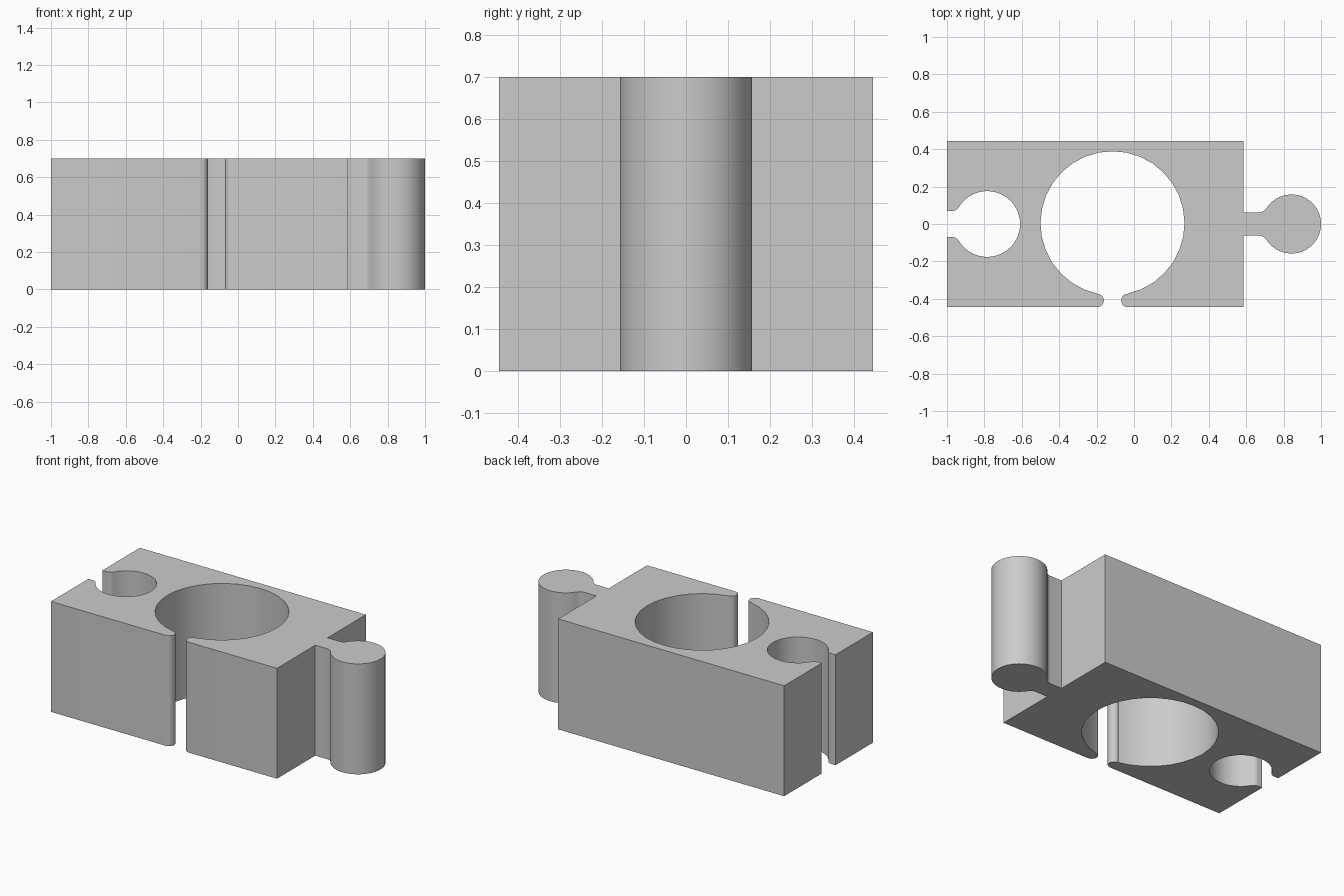
import bpy
import bmesh
from math import pi, sin, cos, sqrt, atan2, asin, ceil
from mathutils import Vector

cube = bpy.data.objects.get("Cube")
if cube:
    bpy.data.objects.remove(cube, do_unlink=True)

HEIGHT = 0.7
LEFT, RIGHT, HALF_DEPTH = -1.0, 0.585, 0.445
STEP = pi / 16


def arc(cx, cy, radius, start, end, step=STEP):
    """Points along a circular arc, both ends included."""
    n = max(2, ceil(abs(end - start) / step - 1e-6))
    return [(cx + radius * cos(start + (end - start) * i / n),
             cy + radius * sin(start + (end - start) * i / n))
            for i in range(n + 1)]


def knob(cx, radius, neck, fillet):
    """Round knob with a filleted neck on its -x side, from low y to high y."""
    rise = neck + fillet
    run = sqrt((radius + fillet) ** 2 - rise ** 2)
    a = atan2(rise, run)
    lower = arc(cx - run, -rise, fillet, pi / 2, a, pi / 24)
    head = arc(cx, 0, radius, a - pi, pi - a, pi / 20)
    upper = [(x, -y) for x, y in reversed(lower)]
    return lower + head[1:-1] + upper


# Outline of the clip, counter-clockwise from the front right corner
outline = [(RIGHT, -HALF_DEPTH)]

# Connector knob on the +x end
NECK = 0.062
outline += [(RIGHT, -NECK)] + knob(0.842, 0.158, NECK, 0.05) + [(RIGHT, NECK)]
outline += [(RIGHT, HALF_DEPTH), (LEFT, HALF_DEPTH)]

# Matching socket in the -x end
SLOT = 0.07
outline += [(LEFT, SLOT)] + knob(-0.785, 0.176, SLOT, 0.04)[::-1] + [(LEFT, -SLOT)]
outline += [(LEFT, -HALF_DEPTH)]

# Large bore, open to the front between two rounded lips
BORE_X, BORE_Y, BORE_R = -0.115, 0.004, 0.385
LIP_R, LIP_OFFSET = 0.036, 0.082
lip_y = LIP_R - HALF_DEPTH
half_gap = asin(LIP_OFFSET / BORE_R)
outline += arc(BORE_X - LIP_OFFSET, lip_y, LIP_R, -pi / 2, pi / 2, pi / 10)
outline += arc(BORE_X, BORE_Y, BORE_R, 1.5 * pi - half_gap, half_gap - pi / 2)
outline += arc(BORE_X + LIP_OFFSET, lip_y, LIP_R, pi / 2, 1.5 * pi, pi / 10)

# Extrude the outline upward
bm = bmesh.new()
base = bm.faces.new([bm.verts.new((x, y, 0)) for x, y in outline])
bmesh.ops.remove_doubles(bm, verts=bm.verts, dist=0.0005)
top = bmesh.ops.extrude_face_region(bm, geom=list(bm.faces), use_keep_orig=True)
bmesh.ops.translate(bm, vec=Vector((0, 0, HEIGHT)),
                    verts=[v for v in top["geom"] if isinstance(v, bmesh.types.BMVert)])
bmesh.ops.recalc_face_normals(bm, faces=bm.faces)
mesh = bpy.data.meshes.new("linking_clip_block")
bm.to_mesh(mesh)
bm.free()

clip = bpy.data.objects.new("linking_clip_block", mesh)
bpy.context.collection.objects.link(clip)

# Plain grey plastic
grey = bpy.data.materials.new("light_grey")
grey.use_nodes = True
colour = (0.6, 0.6, 0.6, 1)
grey.diffuse_color = colour
grey.node_tree.nodes["Principled BSDF"].inputs["Base Color"].default_value = colour
mesh.materials.append(grey)

# Smooth the curved walls, keep the corners sharp
bpy.ops.object.select_all(action="DESELECT")
clip.select_set(True)
bpy.context.view_layer.objects.active = clip
bpy.ops.object.shade_smooth_by_angle(angle=pi / 6)
